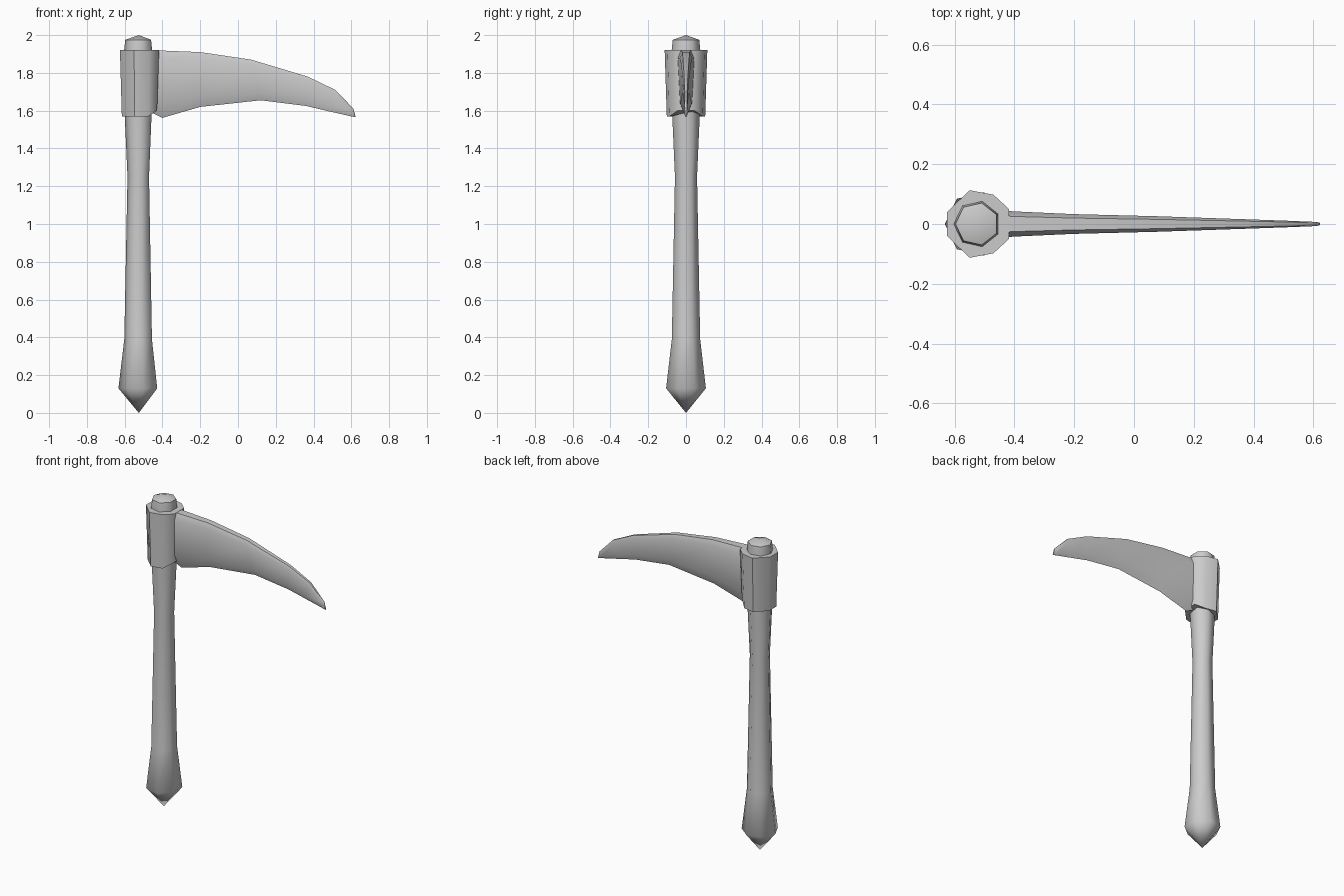
import bpy, bmesh, math
from mathutils import Vector

cube = bpy.data.objects.get("Cube")
if cube:
    bpy.data.objects.remove(cube, do_unlink=True)

AXIS = -0.525  # x position of the handle

grey = bpy.data.materials.new("plain grey")
grey.use_nodes = True
colour = (0.6, 0.6, 0.6, 1)
grey.diffuse_color = colour
grey.node_tree.nodes["Principled BSDF"].inputs["Base Color"].default_value = colour


def loft(name, rings, angle):
    """Skin a list of equal-length rings; a one-point ring makes a tip."""
    bm = bmesh.new()
    rows = [[bm.verts.new(p) for p in ring] for ring in rings]
    for a, b in zip(rows, rows[1:]):
        n = max(len(a), len(b))
        for i in range(n):
            j = (i + 1) % n
            if len(a) == 1:
                bm.faces.new((a[0], b[j], b[i]))
            elif len(b) == 1:
                bm.faces.new((a[i], a[j], b[0]))
            else:
                bm.faces.new((a[i], a[j], b[j], b[i]))
    for row in (rows[0], rows[-1]):
        if len(row) > 2:
            bm.faces.new(row)
    bmesh.ops.recalc_face_normals(bm, faces=bm.faces)
    mesh = bpy.data.meshes.new(name)
    bm.to_mesh(mesh)
    bm.free()
    mesh.materials.append(grey)
    obj = bpy.data.objects.new(name, mesh)
    bpy.context.collection.objects.link(obj)
    bpy.ops.object.select_all(action='DESELECT')
    obj.select_set(True)
    bpy.context.view_layer.objects.active = obj
    bpy.ops.object.shade_smooth_by_angle(angle=math.radians(angle))
    return obj


def round_ring(radius, z, sides=7):
    if radius == 0:
        return [Vector((AXIS, 0, z))]
    return [Vector((AXIS + radius * math.cos(math.tau * (i + 0.5) / sides),
                    radius * math.sin(math.tau * (i + 0.5) / sides), z))
            for i in range(sides)]


# Handle: pointed pommel, slim grip, flared top and knob
handle_profile = [(0, 0), (0.108, 0.13), (0.077, 0.39), (0.06, 1.25), (0.074, 1.56),
                  (0.08, 1.9), (0.072, 1.975), (0, 2.0)]
loft("handle", [round_ring(r, z) for r, z in handle_profile], 55)

# Collar: faceted socket around the handle, with a notched lower rim
half = [(-0.1, 0.04), (-0.025, 0.113), (0.055, 0.098), (0.107, 0.05)]
outline = half + [(x, -y) for x, y in reversed(half)]


def collar_ring(scale, z, lift=0):
    return [Vector((AXIS + x * scale, y * scale, z + (lift if x > 0.1 else 0)))
            for x, y in outline]


loft("collar", [collar_ring(0.9, 1.57, 0.03), collar_ring(1, 1.92)], 50)

# Blade: curved wedge with a thick back and a sharp lower edge
# (x of back, z of back, x of edge, z of edge, half thickness)
stations = [(-0.5, 1.92, -0.48, 1.6, 0.05), (-0.4, 1.918, -0.4, 1.562, 0.042),
            (-0.2, 1.91, -0.2, 1.62, 0.033), (0.07, 1.87, 0.12, 1.655, 0.026),
            (0.37, 1.78, 0.36, 1.625, 0.016), (0.515, 1.71, 0.48, 1.597, 0.011),
            (0.61, 1.612, 0.59, 1.572, 0.007), (0.622, 1.57, 0.62, 1.565, 0.004)]


def blade_ring(bx, bz, ex, ez, t):
    back, edge = Vector((bx, 0, bz)), Vector((ex, 0, ez))
    ring = []
    for f, w in ((0, 0.6), (0.12, 1), (0.8, 0.7)):
        ring.append(back.lerp(edge, f) + Vector((0, t * w, 0)))
    mirrored = [Vector((p.x, -p.y, p.z)) for p in reversed(ring)]
    return ring + [edge] + mirrored


loft("blade", [blade_ring(*s) for s in stations], 60)
